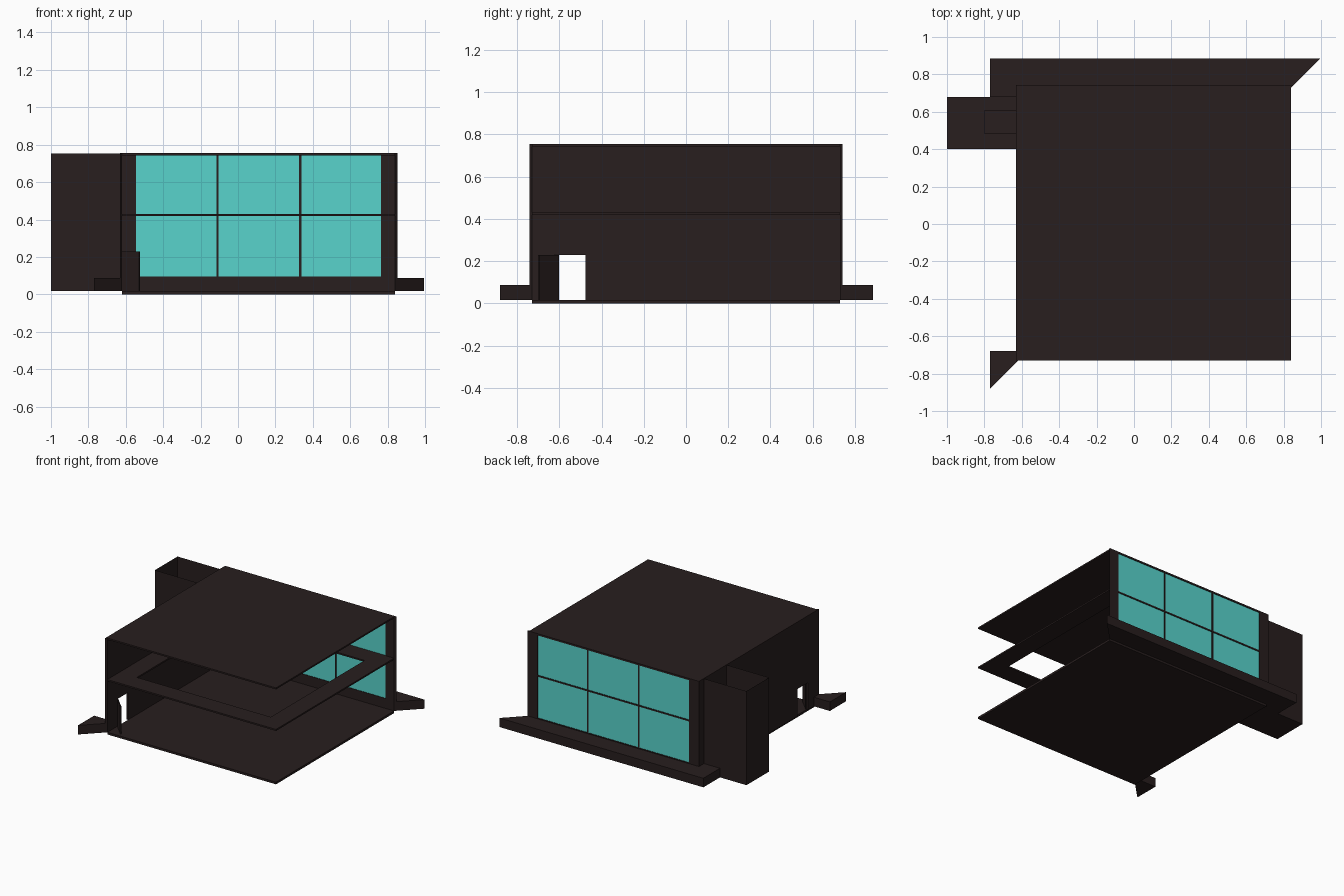
import bpy, bmesh

if "Cube" in bpy.data.objects:
    bpy.data.objects.remove(bpy.data.objects["Cube"])

def mat(name, c):
    m = bpy.data.materials.new(name)
    m.diffuse_color = (*c, 1)
    m.use_nodes = True
    m.node_tree.nodes["Principled BSDF"].inputs["Base Color"].default_value = m.diffuse_color
    return m

DARK = mat("dark_brown", (0.021, 0.013, 0.013))
TEAL = mat("teal_glass", (0.098, 0.658, 0.604))

def finish(name, bm, m):
    bmesh.ops.recalc_face_normals(bm, faces=bm.faces)
    me = bpy.data.meshes.new(name)
    bm.to_mesh(me)
    bm.free()
    ob = bpy.data.objects.new(name, me)
    bpy.context.collection.objects.link(ob)
    me.materials.append(m)
    return ob

def loft(name, a, b, m=DARK):
    """Solid between two matching outlines."""
    bm = bmesh.new()
    va = [bm.verts.new(p) for p in a]
    vb = [bm.verts.new(p) for p in b]
    bm.faces.new(va)
    bm.faces.new(vb[::-1])
    n = len(a)
    for i in range(n):
        j = (i + 1) % n
        bm.faces.new((va[i], va[j], vb[j], vb[i]))
    return finish(name, bm, m)

def slab(name, pts, z0, z1, m=DARK):
    return loft(name, [(x, y, z0) for x, y in pts], [(x, y, z1) for x, y in pts], m)

def box(name, x0, x1, y0, y1, z0, z1, m=DARK):
    return slab(name, [(x0, y0), (x1, y0), (x1, y1), (x0, y1)], z0, z1, m)

# House centre, inner and outer half sizes, heights
CX, IN, OUT, LEDGE = 0.11, 0.73, 0.742, 0.885
Z0, TOP = 0.017, 0.755

# Floor and roof
box("floor", CX - IN, CX + IN, -IN, IN, 0, Z0)
box("roof", CX - OUT, CX + IN, -IN, OUT - 0.002, 0.743, TOP)

# Mezzanine ring with a central well
bm = bmesh.new()
rings = []
for h, z in ((IN, 0.418), (IN, 0.43), (IN - 0.15, 0.43), (IN - 0.15, 0.418)):
    rings.append([bm.verts.new((CX + sx * h, sy * h, z))
                  for sx, sy in ((-1, -1), (1, -1), (1, 1), (-1, 1))])
for k in range(4):
    a, b = rings[k], rings[(k + 1) % 4]
    for i in range(4):
        j = (i + 1) % 4
        bm.faces.new((a[i], a[j], b[j], b[i]))
finish("mezzanine", bm, DARK)

# Left wall with doorway notch, mitred ends
def left_outline(x, e):
    return [(x, y, z) for y, z in ((-e, Z0), (-0.605, Z0), (-0.605, 0.23), (-0.475, 0.23),
                                   (-0.475, Z0), (e, Z0), (e, TOP), (-e, TOP))]
loft("left_wall", left_outline(CX - OUT, OUT), left_outline(CX - IN, IN))

# Back wall with a tall window opening, mitred ends
W, SILL = 0.655, 0.095
def back_outline(y, e):
    return [(CX + x, y, z) for x, z in ((-e, Z0), (e, Z0), (e, TOP), (W, TOP), (W, SILL),
                                        (-W, SILL), (-W, TOP), (-e, TOP))]
loft("back_wall", back_outline(OUT, OUT), back_outline(IN, IN))
box("window_head", CX - W, CX + W, IN, OUT, 0.741, TOP)

# Glazing and bars
box("window_glass", CX - W, CX + W, 0.734, 0.738, SILL, 0.741, TEAL)
for i, x in enumerate((-0.11, 0.333)):
    box(f"window_post_{i + 1}", x - 0.006, x + 0.006, IN, OUT, SILL, 0.741)
box("window_rail", CX - W, CX + W, IN, OUT, 0.418, 0.43)

# Door leaf swung inward at 45 degrees
slab("door", [(-0.620, -0.608), (-0.615, -0.602), (-0.524, -0.694), (-0.530, -0.700)], Z0, 0.23)

# Outer ledge pieces
XL, XW = CX - LEDGE + 0.005, CX - OUT
slab("back_ledge", [(XL, 0.68), (XW, 0.68), (XW, OUT), (CX + OUT, OUT),
                    (0.995, LEDGE), (XL, LEDGE)], Z0, 0.088)
slab("front_ledge", [(XL, -0.68), (XW, -0.68), (XW, -OUT), (XL, -LEDGE + 0.005)], Z0, 0.088)

# Open-topped side shaft: floor plus three thin walls
bm = bmesh.new()
plan = [(XW, 0.40), (-1, 0.40), (-1, 0.68), (XW, 0.68)]
lo = [bm.verts.new((x, y, Z0)) for x, y in plan]
hi = [bm.verts.new((x, y, TOP - 0.002)) for x, y in plan]
bm.faces.new(lo)
for i in range(3):
    bm.faces.new((lo[i], lo[i + 1], hi[i + 1], hi[i]))
finish("side_shaft", bm, DARK)

# Low step inside the shaft
box("shaft_step", -0.80, XW, 0.48, 0.61, Z0, 0.088)
